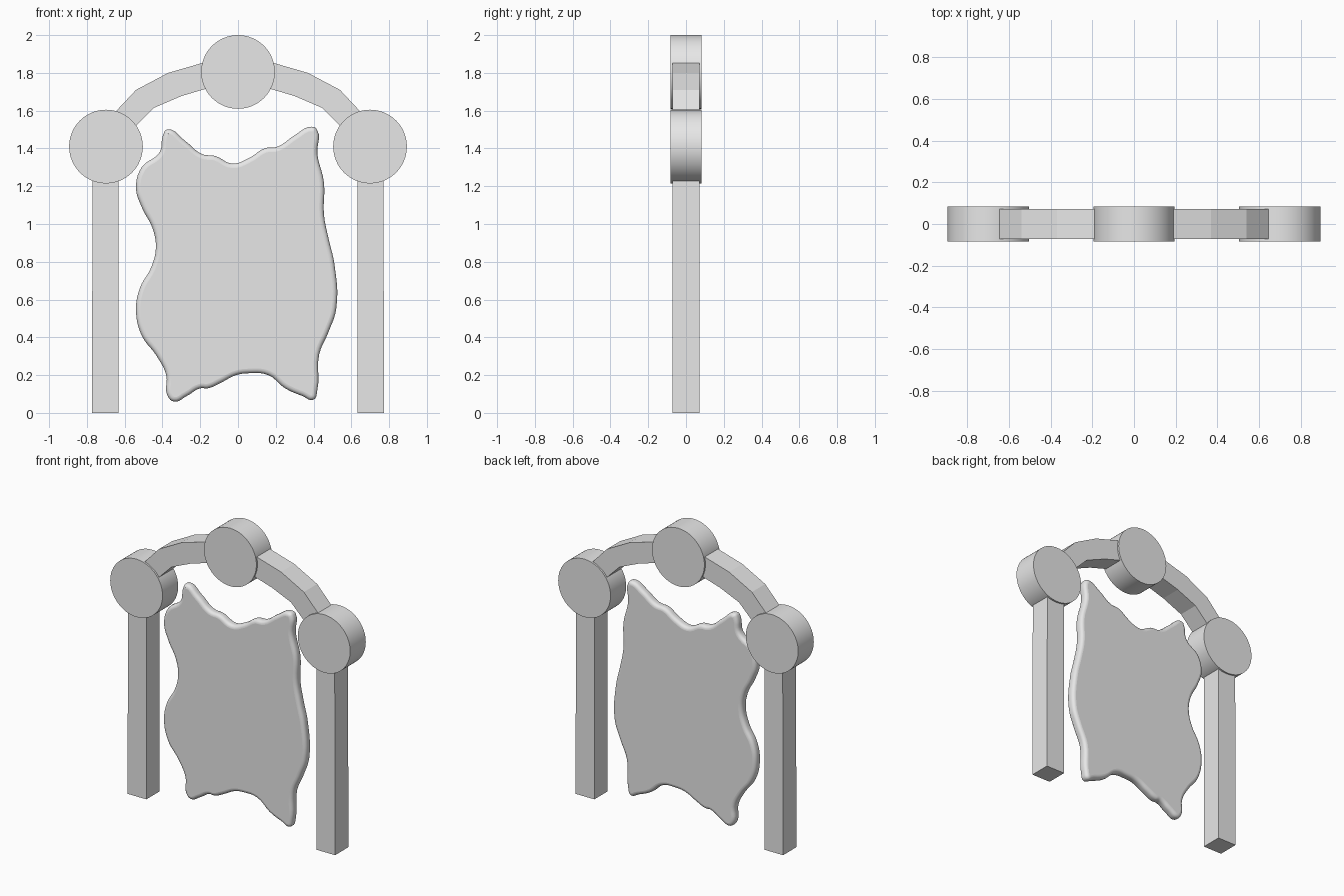
import bpy
import bmesh
from math import radians
from mathutils import Matrix, Vector

default_cube = bpy.data.objects.get("Cube")
if default_cube:
    bpy.data.objects.remove(default_cube, do_unlink=True)

# One plain material for the whole model
grey = bpy.data.materials.new("plain_grey")
grey.use_nodes = True
colour = (0.8, 0.8, 0.8, 1)
grey.diffuse_color = colour
grey.node_tree.nodes["Principled BSDF"].inputs["Base Color"].default_value = colour


def add_object(name, bm):
    """Turn a bmesh into a named, coloured object."""
    bmesh.ops.recalc_face_normals(bm, faces=bm.faces)
    mesh = bpy.data.meshes.new(name)
    bm.to_mesh(mesh)
    bm.free()
    mesh.materials.append(grey)
    obj = bpy.data.objects.new(name, mesh)
    bpy.context.collection.objects.link(obj)
    return obj


def add_prism(name, outline, half_depth):
    """Extrude a front-view outline (x, z) through the depth."""
    bm = bmesh.new()
    face = bm.faces.new([bm.verts.new((x, -half_depth, z)) for x, z in outline])
    extruded = bmesh.ops.extrude_face_region(bm, geom=[face])["geom"]
    moved = [v for v in extruded if isinstance(v, bmesh.types.BMVert)]
    bmesh.ops.translate(bm, verts=moved, vec=(0, 2 * half_depth, 0))
    return add_object(name, bm)


def add_disc(name, x, z):
    """Round joint facing the front, smooth rim and flat faces."""
    bm = bmesh.new()
    turn = Matrix.Translation((x, 0, z)) @ Matrix.Rotation(radians(90), 4, "X")
    bmesh.ops.create_cone(bm, cap_ends=True, segments=64, radius1=0.195,
                          radius2=0.195, depth=0.166, matrix=turn)
    for face in bm.faces:
        face.smooth = len(face.verts) == 4
    return add_object(name, bm)


# Frame: posts, arch halves and round joints
arch_outer = [(0.05, 1.87), (0.18, 1.855), (0.37, 1.80), (0.54, 1.71), (0.69, 1.55)]
arch_inner = [(0.58, 1.48), (0.445, 1.615), (0.30, 1.677), (0.18, 1.713), (0.05, 1.73)]

for side, sign in (("left", 1), ("right", -1)):
    post = [(sign * x, z) for x, z in
            ((0.633, 0), (0.773, 0), (0.77, 1.4), (0.633, 1.4))]
    add_prism(side + "_post", post, 0.071)
    arch = [(sign * x, z) for x, z in arch_outer + arch_inner]
    add_prism(side + "_arch", arch, 0.071)
    add_disc(side + "_joint", sign * 0.699, 1.41)
add_disc("top_joint", 0, 1.805)

# Stretched hide: wavy outline, rounded rim
hide_outline = [
    (-.375, 1.5), (-.28, 1.44), (-.19, 1.37), (-.12, 1.36), (-.03, 1.32),
    (.06, 1.35), (.14, 1.4), (.21, 1.41), (.3, 1.47), (.39, 1.515),
    (.418, 1.5), (.42, 1.37), (.455, 1.22), (.455, 1.05), (.48, .92),
    (.51, .79), (.52, .55), (.48, .43), (.43, .31), (.42, .12),
    (.4, .07), (.34, .09), (.25, .13), (.16, .2), (.06, .21),
    (-.01, .2), (-.09, .16), (-.16, .13), (-.2, .13), (-.27, .09),
    (-.34, .06), (-.375, .095), (-.38, .2), (-.43, .3), (-.51, .41),
    (-.54, .54), (-.52, .66), (-.46, .77), (-.435, .87), (-.45, .97),
    (-.51, 1.09), (-.54, 1.19), (-.51, 1.3), (-.415, 1.38), (-.397, 1.47)]

curve = bpy.data.curves.new("hide", "CURVE")
curve.dimensions = "2D"
curve.fill_mode = "BOTH"
curve.resolution_u = 5
curve.extrude = 0.008
curve.bevel_depth = 0.024
curve.bevel_resolution = 4
curve.offset = -curve.bevel_depth
spline = curve.splines.new("BEZIER")
spline.bezier_points.add(len(hide_outline) - 1)
spline.use_cyclic_u = True
for point, (x, z) in zip(spline.bezier_points, hide_outline):
    point.co = Vector((x, z, 0))
    point.handle_left_type = point.handle_right_type = "AUTO"

# Mesh the curve, stand it upright, smooth only the rim
helper = bpy.data.objects.new("hide_curve", curve)
bpy.context.collection.objects.link(helper)
bpy.context.view_layer.update()
evaluated = helper.evaluated_get(bpy.context.evaluated_depsgraph_get())
bm = bmesh.new()
bm.from_mesh(evaluated.to_mesh())
evaluated.to_mesh_clear()
bpy.data.objects.remove(helper, do_unlink=True)
bmesh.ops.remove_doubles(bm, verts=bm.verts, dist=0.0005)
bmesh.ops.transform(bm, verts=bm.verts, matrix=Matrix.Rotation(radians(90), 4, "X"))
bm.normal_update()
for face in bm.faces:
    face.smooth = abs(face.normal.y) < 0.995
add_object("hide", bm)
